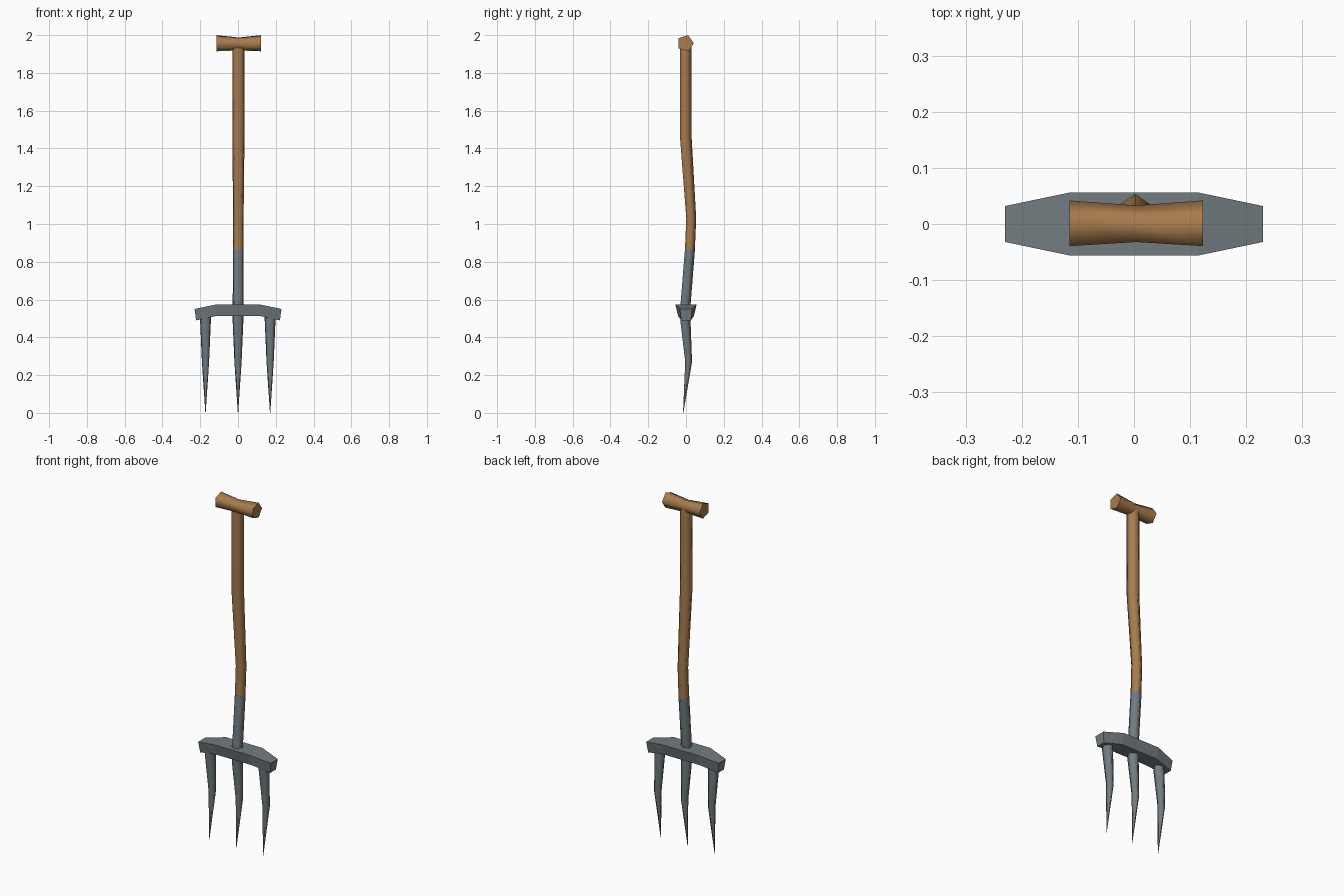
import bpy, bmesh, math
from mathutils import Vector

if "Cube" in bpy.data.objects:
    bpy.data.objects.remove(bpy.data.objects["Cube"])


def material(name, rgb):
    m = bpy.data.materials.new(name)
    m.diffuse_color = (*rgb, 1)
    m.use_nodes = True
    m.node_tree.nodes["Principled BSDF"].inputs["Base Color"].default_value = m.diffuse_color
    return m


wood = material("warm_wood", (0.39, 0.20, 0.075))
steel = material("grey_steel", (0.17, 0.20, 0.215))


def finish(bm, name, mat):
    bmesh.ops.recalc_face_normals(bm, faces=bm.faces)
    me = bpy.data.meshes.new(name)
    bm.to_mesh(me)
    bm.free()
    me.materials.append(mat)
    ob = bpy.data.objects.new(name, me)
    bpy.context.collection.objects.link(ob)
    return ob


def loft(bm, rings, smooth):
    """Join equal-sized rings of points, closing both ends with flat caps."""
    vr = [[bm.verts.new(p) for p in r] for r in rings]
    n = len(vr[0])
    for a, b in zip(vr, vr[1:]):
        for i in range(n):
            j = (i + 1) % n
            bm.faces.new((a[i], a[j], b[j], b[i])).smooth = smooth
    bm.faces.new(vr[0])
    bm.faces.new(vr[-1])


def rod(name, mat, stations, along_x=False):
    """Five-sided rod, one corner pointing to +y; stations are (centre, radius)."""
    rings = []
    for c, r in stations:
        ring = []
        for k in range(5):
            a = math.tau * k / 5
            u, v = r * math.cos(a), r * math.sin(a)
            ring.append(Vector(c) + Vector((0, u, v) if along_x else (v, u, 0)))
        rings.append(ring)
    bm = bmesh.new()
    loft(bm, rings, True)
    return finish(bm, name, mat)


# Wooden cross grip, pinched in the middle
rod("grip", wood, [((-0.115, -0.003, 1.957), 0.045),
                   ((0.004, -0.003, 1.953), 0.036),
                   ((0.123, -0.003, 1.957), 0.045)], True)

# Bent wooden shaft
rod("shaft", wood, [((0.002, -0.004, 1.95), 0.034),
                    ((0.002, -0.004, 1.455), 0.034),
                    ((0.002, 0.025, 1.03), 0.029),
                    ((0.001, 0.018, 0.865), 0.029)])

# Steel socket below the shaft
rod("socket", steel, [((0.001, 0.018, 0.865), 0.0295),
                      ((0, -0.007, 0.55), 0.0295)])

# Chamfered crossbar: (x top, x bottom, half depth top, bottom, z top, z bottom)
half = [(0.23, 0.222, 0.032, 0.026, 0.55, 0.49),
        (0.115, 0.115, 0.056, 0.042, 0.574, 0.513)]
bar = [(-a, -b, *rest) for a, b, *rest in half] + half[::-1]
bm = bmesh.new()
loft(bm, [[(xt, -dt, zt), (xt, dt, zt), (xb, db, zb), (xb, -db, zb)]
          for xt, xb, dt, db, zt, zb in bar], False)
finish(bm, "crossbar", steel)

# Three curved, pointed tines
for label, x in (("left", -0.172), ("middle", 0), ("right", 0.17)):
    rod(label + "_tine", steel, [((x, -0.006, 0.53), 0.031),
                                 ((x, -0.006, 0.49), 0.030),
                                 ((x, 0.012, 0.27), 0.020),
                                 ((x, -0.015, 0.0), 0.001)])
